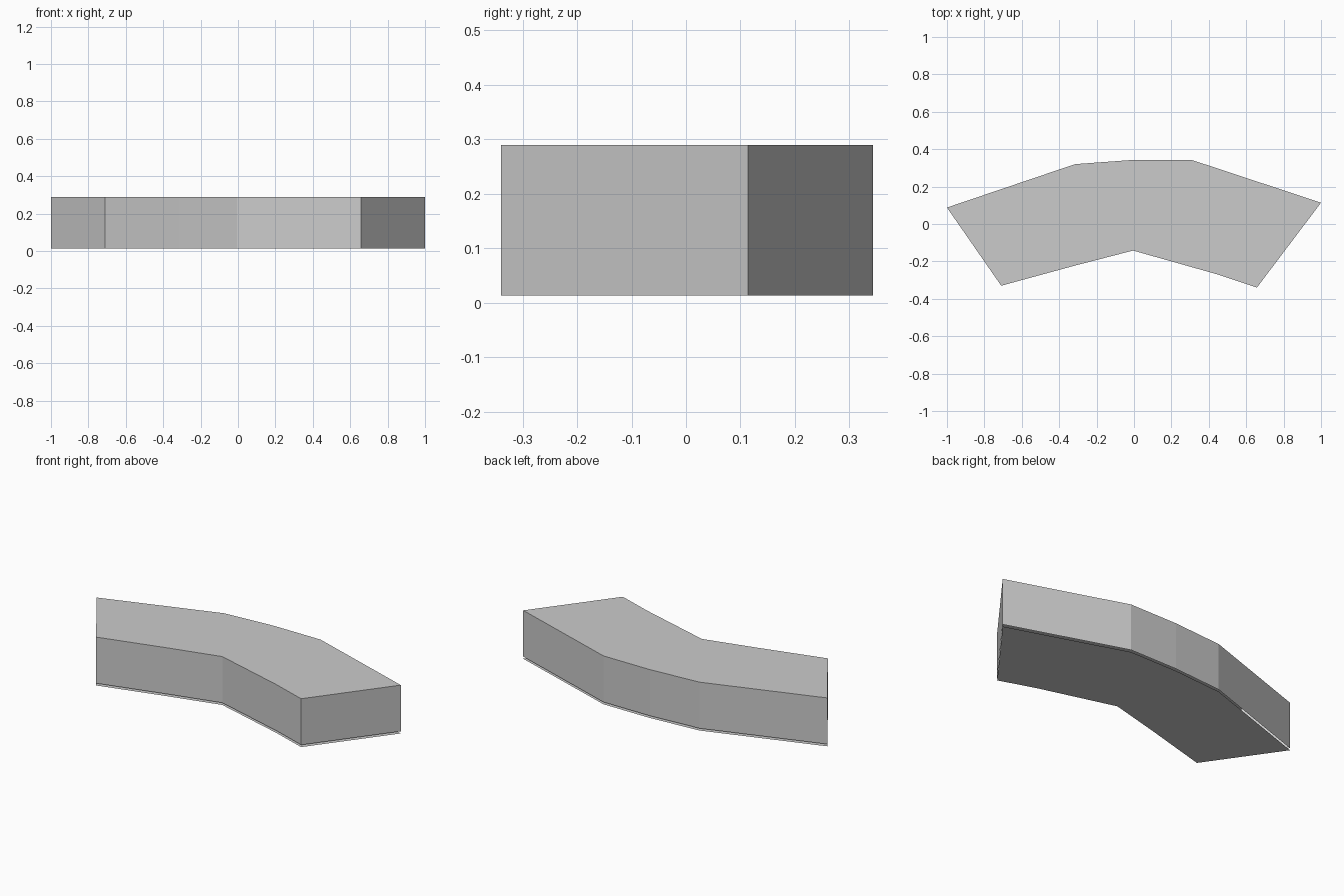
import bpy
import bmesh

cube = bpy.data.objects.get("Cube")
if cube:
    bpy.data.objects.remove(cube, do_unlink=True)

BASE, TOP = 0.013, 0.29

# Bent footprint, counter-clockwise seen from above
OUTLINE = [(-1, 0.088), (-0.71, -0.33), (-0.315, -0.222), (-0.005, -0.142),
           (0.445, -0.269), (0.657, -0.34), (1, 0.114), (0.307, 0.343),
           (0, 0.343), (-0.315, 0.32)]

grey = bpy.data.materials.new("light grey")
grey.use_nodes = True
colour = (0.6, 0.6, 0.6, 1)
grey.diffuse_color = colour
grey.node_tree.nodes["Principled BSDF"].inputs["Base Color"].default_value = colour


def add_object(name, bm):
    mesh = bpy.data.meshes.new(name)
    bm.to_mesh(mesh)
    bm.free()
    mesh.materials.append(grey)
    obj = bpy.data.objects.new(name, mesh)
    bpy.context.collection.objects.link(obj)
    return obj


def ring(bm, z):
    return [bm.verts.new((x, y, z)) for x, y in OUTLINE]


# Bent block: roof and walls, open underneath
bm = bmesh.new()
low, high = ring(bm, BASE), ring(bm, TOP)
bm.faces.new(high)
for i in range(len(OUTLINE)):
    j = (i + 1) % len(OUTLINE)
    bm.faces.new((low[i], low[j], high[j], high[i]))
add_object("block_shell", bm)

# Thin ground sheet just below the walls, facing down
bm = bmesh.new()
bm.faces.new(ring(bm, 0)[::-1])
add_object("ground_sheet", bm)
